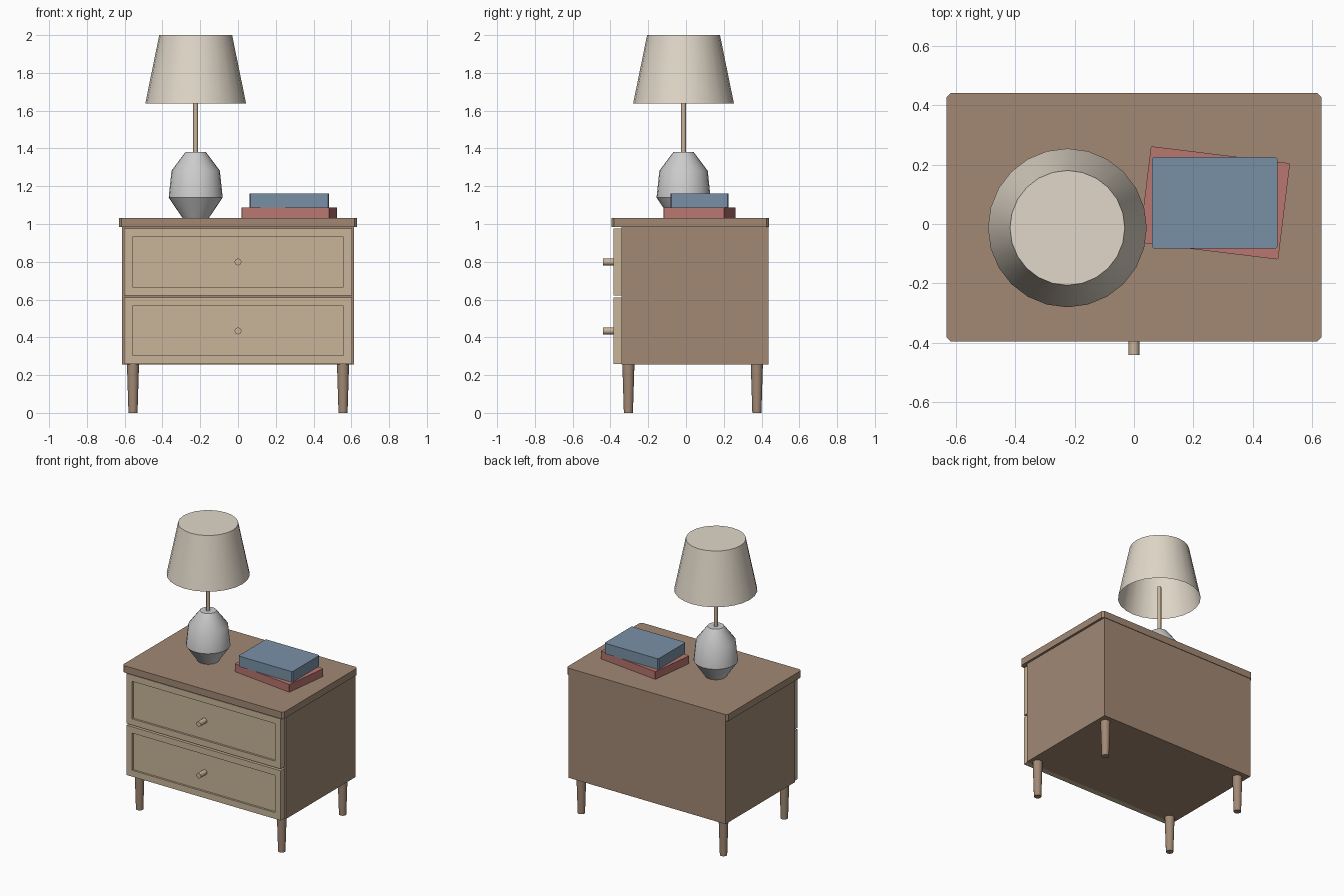
import bpy, bmesh, math
from mathutils import Matrix

if "Cube" in bpy.data.objects:
    bpy.data.objects.remove(bpy.data.objects["Cube"])


def material(name, rgb):
    m = bpy.data.materials.new(name)
    m.diffuse_color = (*rgb, 1)
    m.use_nodes = True
    m.node_tree.nodes["Principled BSDF"].inputs["Base Color"].default_value = m.diffuse_color
    return m


WOOD = material("wood", (0.36, 0.25, 0.175))
PALE = material("pale_wood", (0.58, 0.46, 0.32))
CREAM = material("cream_fabric", (0.75, 0.68, 0.58))
CERAMIC = material("white_ceramic", (0.85, 0.85, 0.84))
RED = material("red_cover", (0.48, 0.18, 0.16))
BLUE = material("blue_cover", (0.19, 0.28, 0.38))


def finish(name, bm, mat, smooth=None):
    bmesh.ops.recalc_face_normals(bm, faces=bm.faces)
    me = bpy.data.meshes.new(name)
    bm.to_mesh(me)
    bm.free()
    me.materials.append(mat)
    ob = bpy.data.objects.new(name, me)
    bpy.context.collection.objects.link(ob)
    if smooth:
        bpy.ops.object.select_all(action='DESELECT')
        ob.select_set(True)
        bpy.context.view_layer.objects.active = ob
        bpy.ops.object.shade_smooth_by_angle(angle=math.radians(smooth))
    return ob


def box_bm(x, y, z, chamfer=0):
    """Box from (min, max) ranges; chamfer cuts the vertical edges."""
    bm = bmesh.new()
    bmesh.ops.create_cube(bm, size=1)
    for v in bm.verts:
        for i, (a, b) in enumerate((x, y, z)):
            v.co[i] = (a + b) / 2 + v.co[i] * (b - a)
    if chamfer:
        edges = [e for e in bm.edges
                 if abs(e.verts[0].co.z - e.verts[1].co.z) > 1e-4]
        bmesh.ops.bevel(bm, geom=edges, offset=chamfer, segments=1, affect='EDGES')
    return bm


def lathe(name, profile, loc, mat, segs=24, cap_bottom=True, rot=None):
    """Revolve (radius, height) points about z, capping the ends."""
    bm = bmesh.new()
    rings = [[bm.verts.new((r * math.cos(2 * math.pi * i / segs),
                            r * math.sin(2 * math.pi * i / segs), z))
              for i in range(segs)] for r, z in profile]
    for lo, hi in zip(rings, rings[1:]):
        for i in range(segs):
            j = (i + 1) % segs
            bm.faces.new((lo[i], lo[j], hi[j], hi[i]))
    bm.faces.new(rings[-1])
    if cap_bottom:
        bm.faces.new(rings[0][::-1])
    if rot:
        bm.transform(rot)
    ob = finish(name, bm, mat, 35)
    ob.location = loc
    return ob


# Cabinet and top
finish("cabinet_body", box_bm((-0.614, 0.614), (-0.342, 0.436), (0.255, 0.984)), WOOD)
finish("table_top", box_bm((-0.63, 0.63), (-0.395, 0.44), (0.984, 1.032), 0.014), WOOD)

# Drawers with recessed panels, and knobs
for label, z0, z1 in (("lower", 0.258, 0.61), ("upper", 0.622, 0.976)):
    bm = box_bm((-0.604, 0.604), (-0.385, -0.342), (z0, z1))
    bm.normal_update()
    front = min(bm.faces, key=lambda f: f.calc_center_median().y)
    bmesh.ops.inset_region(bm, faces=[front], thickness=0.063)
    ext = bmesh.ops.extrude_discrete_faces(bm, faces=[front])
    for v in ext["faces"][0].verts:
        v.co.y += 0.014
    finish(label + "_drawer", bm, PALE)
    lathe(label + "_knob", [(0.018, 0), (0.018, 0.07)],
          (0, -0.37, (z0 + z1) / 2), PALE, 16,
          rot=Matrix.Rotation(math.pi / 2, 4, 'X'))

# Tapered legs
for side, x in (("left", -0.556), ("right", 0.556)):
    for end, y in (("front", -0.305), ("back", 0.375)):
        lathe(f"{end}_{side}_leg", [(0.024, 0), (0.032, 0.256)], (x, y, 0), WOOD, 16)

# Lamp
LAMP = (-0.224, -0.013, 0)
lathe("lamp_base", [(0.07, 1.032), (0.143, 1.14), (0.128, 1.282), (0.053, 1.382)],
      LAMP, CERAMIC)
lathe("lamp_stem", [(0.013, 1.38), (0.013, 1.72)], LAMP, PALE, 12)
lathe("lamp_shade", [(0.267, 1.637), (0.193, 2.0)], LAMP, CREAM, 24, cap_bottom=False)

# Books
for name, w, d, z0, z1, turn, mat, ch in (
        ("lower_book", 0.471, 0.326, 1.032, 1.087, -7, RED, 0.004),
        ("upper_book", 0.422, 0.307, 1.087, 1.162, 0, BLUE, 0.006)):
    ob = finish(name, box_bm((-w / 2, w / 2), (-d / 2, d / 2), (z0, z1), ch), mat)
    ob.location = (0.271, 0.071, 0)
    ob.rotation_euler.z = math.radians(turn)
